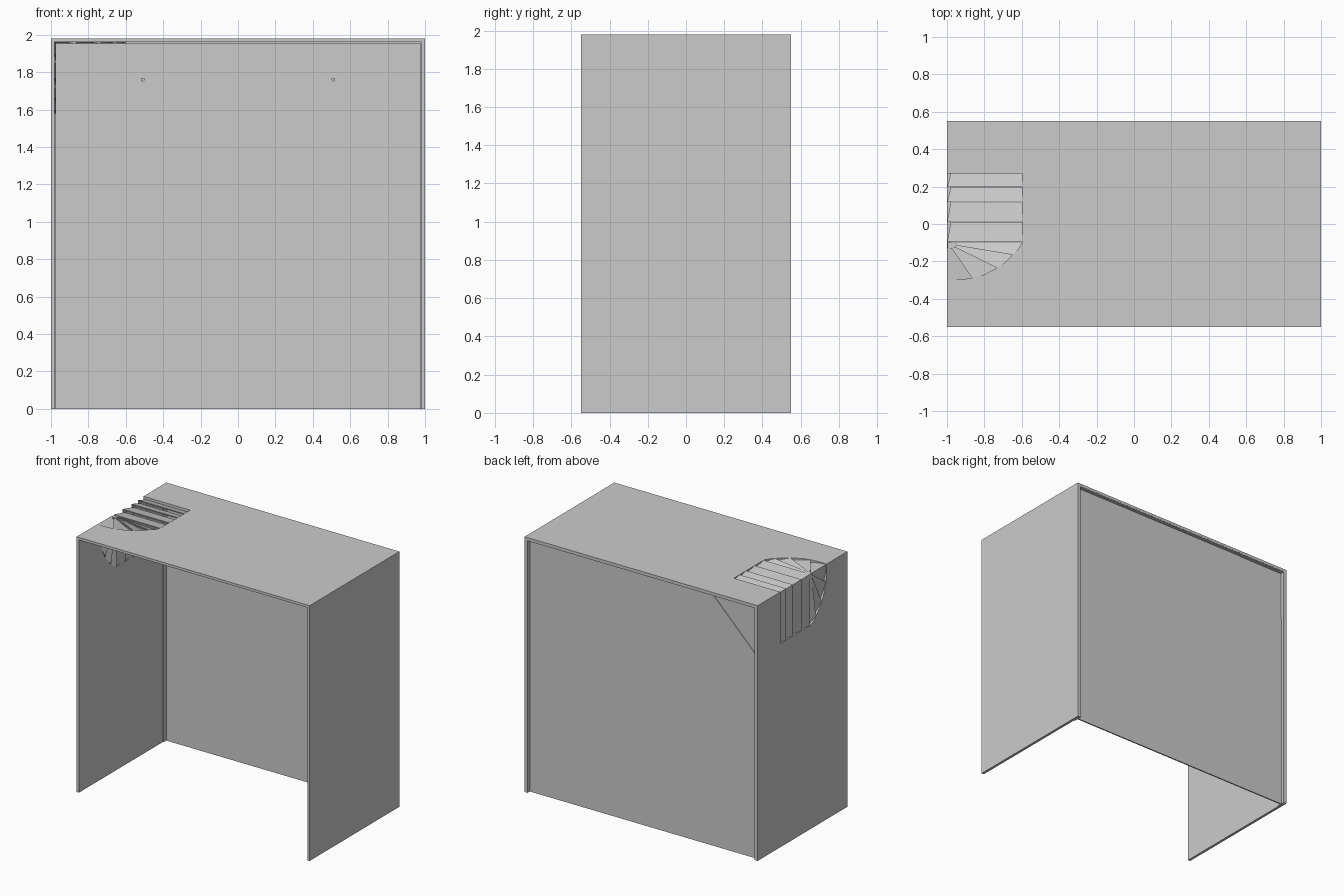
import bpy, bmesh, math
from mathutils import Vector

if "Cube" in bpy.data.objects:
    bpy.data.objects.remove(bpy.data.objects["Cube"])

H, T, Y = 1.98, 0.02, 0.55      # height, wall thickness, half depth


def make(name, bm, recalc=True):
    if recalc:
        bmesh.ops.recalc_face_normals(bm, faces=bm.faces)
    me = bpy.data.meshes.new(name)
    bm.to_mesh(me)
    bm.free()
    ob = bpy.data.objects.new(name, me)
    bpy.context.collection.objects.link(ob)
    return ob


def loft(bm, a, b):
    """Closed solid between two matching outlines."""
    va, vb = [bm.verts.new(p) for p in a], [bm.verts.new(p) for p in b]
    bm.faces.new(va)
    bm.faces.new(vb[::-1])
    for i in range(len(a)):
        j = (i + 1) % len(a)
        bm.faces.new((va[j], va[i], vb[i], vb[j]))


def prism_y(name, pts, y0, y1):
    bm = bmesh.new()
    loft(bm, [(x, y0, z) for x, z in pts], [(x, y1, z) for x, z in pts])
    return make(name, bm)


def u_profile(w, h, t):
    return [(-w, 0), (-w, h), (w, h), (w, 0),
            (w - t, 0), (w - t, h - t), (-w + t, h - t), (-w + t, 0)]


# Maps distance from the top left edge, y and depth onto either surface
def on_top(s, y, d):
    return (-1 + (max(s, d) if d >= 0 else s), y, H - d)


def on_side(s, y, d):
    return (-1 + d, y, H - (max(s, d) if d >= 0 else s))


SIDES = (on_top, on_side)

# Outer curve of the fan, as (distance from edge, y)
arc = [(.40, -.10), (.38, -.135), (.35, -.165), (.31, -.205), (.267, -.235),
       (.20, -.27), (.134, -.289), (.07, -.297), (0, -.294)]
hub = [(.05, -.10), (.05, -.115), (.045, -.125), (.025, -.13), (0, -.13)]

# Shell: two sides and a top, with the vent opening cut through the edge
shell = prism_y("shell", u_profile(1, H, T), -Y, Y)
outline = [(-.1, .27), (.40, .27)] + arc + [(-.1, -.294)]
for k, f in enumerate(SIDES):
    bm = bmesh.new()
    loft(bm, [f(s, y, -.1) for s, y in outline],
         [Vector(f(s, y, -.1)) + (Vector((0, 0, -.14)) if k == 0 else Vector((.14, 0, 0)))
          for s, y in outline])
    cutter = make("vent_cutter", bm)
    cutter.hide_render = True
    mod = shell.modifiers.new("vent", 'BOOLEAN')
    mod.object, mod.solver = cutter, 'EXACT'
    bpy.context.view_layer.objects.active = shell
    bpy.ops.object.modifier_apply(modifier=mod.name)
    bpy.data.objects.remove(cutter)

# The shell is a one-sided skin: only the outer faces point outwards
bm = bmesh.new()
bm.from_mesh(shell.data)
inner = []
for f in bm.faces:
    c = f.calc_center_median()
    outer = (abs(f.normal.x) > .9 and abs(c.x) > .999) or (f.normal.z > .9 and c.z > H - .001)
    if not outer:
        inner.append(f)
bmesh.ops.reverse_faces(bm, faces=inner)
bm.to_mesh(shell.data)
bm.free()

# Thin flange that holds the back panel
prism_y("back_flange", u_profile(.98, 1.96, .006), .48, Y - .001)

# Back panel with its top left corner cut off
prism_y("back_panel", [(-.974, 0), (-.974, 1.57), (-.59, 1.954), (.974, 1.954), (.974, 0)],
        .512, .522)

# One-sided corner sheet, facing forwards
bm = bmesh.new()
bm.faces.new([bm.verts.new((x, .518, z)) for x, z in
              [(-.974, 1.57), (-.59, 1.954), (-.974, 1.954)]])
bm.normal_update()
if bm.faces[:][0].normal.y > 0:
    bmesh.ops.reverse_faces(bm, faces=bm.faces[:])
make("back_corner", bm, recalc=False)

# Pair of small studs on the back panel
for side in (-1, 1):
    bpy.ops.mesh.primitive_cylinder_add(vertices=12, radius=.01, depth=.012,
                                        location=(side * .51, .508, 1.76),
                                        rotation=(math.pi / 2, 0, 0))
    bpy.context.object.name = "panel_stud"

# Vent slats: overlapping strips folded over the edge, then fanned round a hub
HIGH, LOW, THICK, GAP = .001, .02, .008, .008


def slat(bm, f, pts):
    """pts are (distance, y, depth)."""
    loft(bm, [f(*p) for p in pts], [f(s, y, d + THICK) for s, y, d in pts])


bm = bmesh.new()
rows = [.27, .195, .115, .01, -.10]
for f in SIDES:
    for y0, y1 in zip(rows, rows[1:]):
        slat(bm, f, [(0, y0, LOW), (.40, y0, LOW),
                     (.40, y1 + GAP / 2, HIGH), (0, y1 + GAP / 2, HIGH)])
make("straight_slats", bm)

bm = bmesh.new()
for f in SIDES:
    for i in range(4):
        a, m, b = arc[2 * i:2 * i + 3]
        slat(bm, f, [(*hub[i], LOW), (*a, LOW), (*m, (LOW + HIGH) / 2),
                     (*b, HIGH), (*hub[i + 1], HIGH)])
make("fan_slats", bm)

bm = bmesh.new()
for f in SIDES:
    slat(bm, f, [(s, y, .004) for s, y in [(0, -.10)] + hub])
make("vent_hub", bm)
